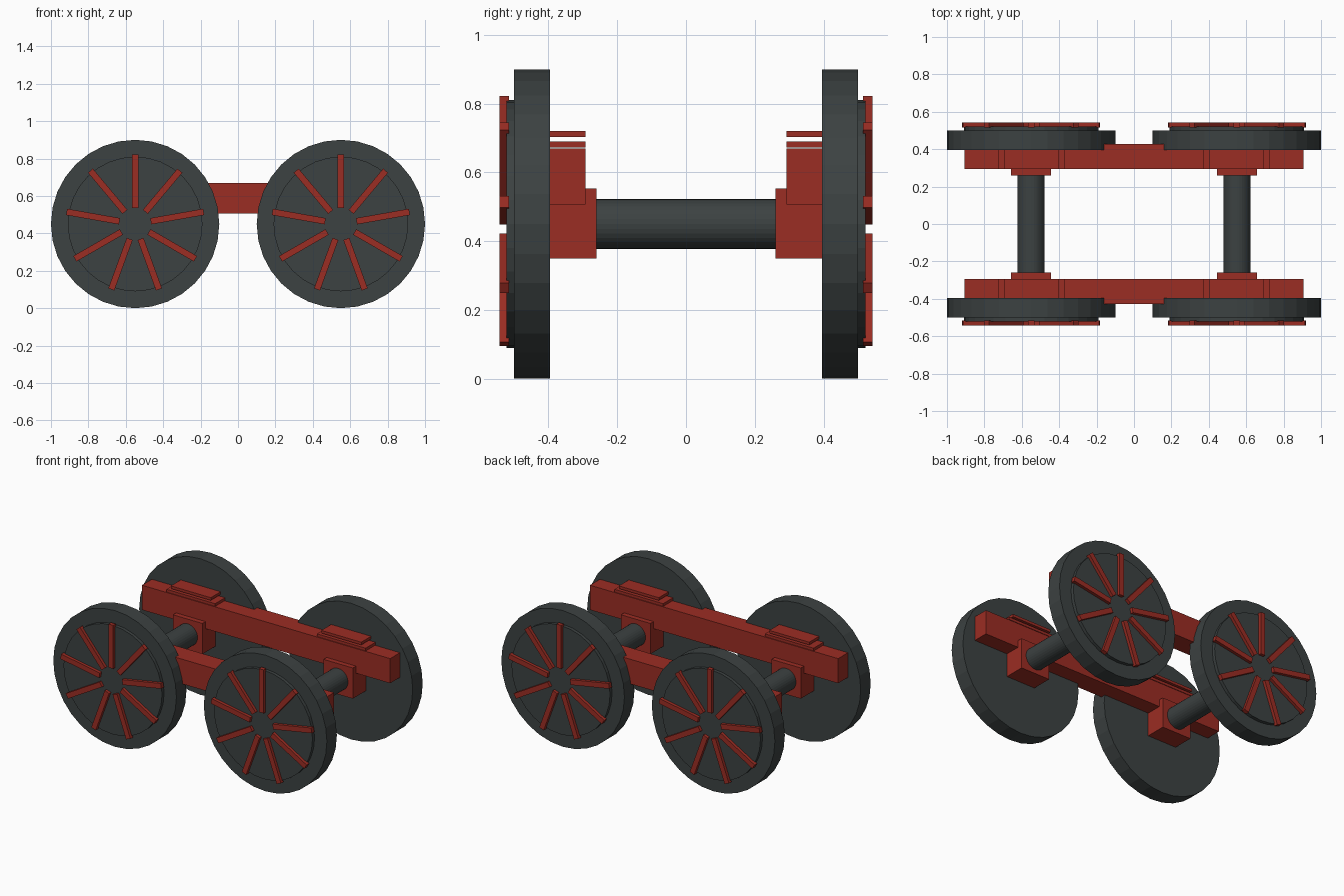
import bpy
import math
from mathutils import Matrix, Vector

if "Cube" in bpy.data.objects:
    bpy.data.objects.remove(bpy.data.objects["Cube"])

WHEEL_X, WHEEL_Z = 0.55, 0.45
SPOKES = 9


def material(name, rgb):
    m = bpy.data.materials.new(name)
    m.diffuse_color = (*rgb, 1.0)
    m.use_nodes = True
    m.node_tree.nodes["Principled BSDF"].inputs["Base Color"].default_value = m.diffuse_color
    return m


DARK = material("dark iron", (0.045, 0.054, 0.054))
RED = material("red paint", (0.33, 0.026, 0.017))


def box(name, lo, hi, mat, rot=None):
    """Box from corner to corner, with an optional turn baked into its mesh."""
    lo, hi = Vector(lo), Vector(hi)
    bpy.ops.mesh.primitive_cube_add(size=1)
    ob = bpy.context.object
    ob.name = name
    ob.data.transform(Matrix.Translation((lo + hi) / 2) @ Matrix.Diagonal((*(hi - lo), 1)))
    if rot:
        ob.data.transform(rot)
    ob.data.materials.append(mat)
    return ob


def cylinder_y(name, x, y0, y1, radius, sides, mat):
    """Cylinder lying along the y axis at wheel height."""
    bpy.ops.mesh.primitive_cylinder_add(vertices=sides, radius=radius, depth=abs(y1 - y0))
    ob = bpy.context.object
    ob.name = name
    ob.data.transform(Matrix.Translation((x, (y0 + y1) / 2, WHEEL_Z)) @ Matrix.Rotation(math.pi / 2, 4, 'X'))
    ob.data.materials.append(mat)
    return ob


for end, x in (("left", -WHEEL_X), ("right", WHEEL_X)):
    # Axle joining the two wheels
    cylinder_y(f"{end}_axle", x, -0.45, 0.45, 0.072, 32, DARK)

    for side, s in (("front", -1), ("back", 1)):
        tag = f"{side}_{end}"

        def span(y0, y1):
            return sorted((s * y0, s * y1))

        # Wheel tyre and raised disc
        cylinder_y(f"{tag}_wheel", x, s * 0.396, s * 0.50, 0.45, 32, DARK)
        cylinder_y(f"{tag}_wheel_disc", x, s * 0.49, s * 0.522, 0.36, 32, DARK)

        # Spokes, the first one pointing straight up
        y0, y1 = span(0.515, 0.542)
        for i in range(SPOKES):
            turn = Matrix.Translation((x, 0, WHEEL_Z)) @ Matrix.Rotation(i * math.tau / SPOKES, 4, 'Y')
            box(f"{tag}_spoke_{i + 1}", (-0.017, y0, 0.085), (0.017, y1, 0.372), RED, turn)

        # Axle box and the two spring plates above it
        y0, y1 = span(0.26, 0.42)
        box(f"{tag}_axle_box", (x - 0.107, y0, 0.35), (x + 0.107, y1, 0.553), RED)
        y0, y1 = span(0.293, 0.428)
        box(f"{tag}_lower_spring_plate", (x - 0.178, y0, 0.672), (x + 0.178, y1, 0.69), RED)
        box(f"{tag}_upper_spring_plate", (x - 0.146, y0, 0.703), (x + 0.146, y1, 0.721), RED)

# Long side frames
for side, s in (("front", -1), ("back", 1)):
    y0, y1 = sorted((s * 0.293, s * 0.428))
    box(f"{side}_side_frame", (-0.907, y0, 0.506), (0.907, y1, 0.669), RED)
